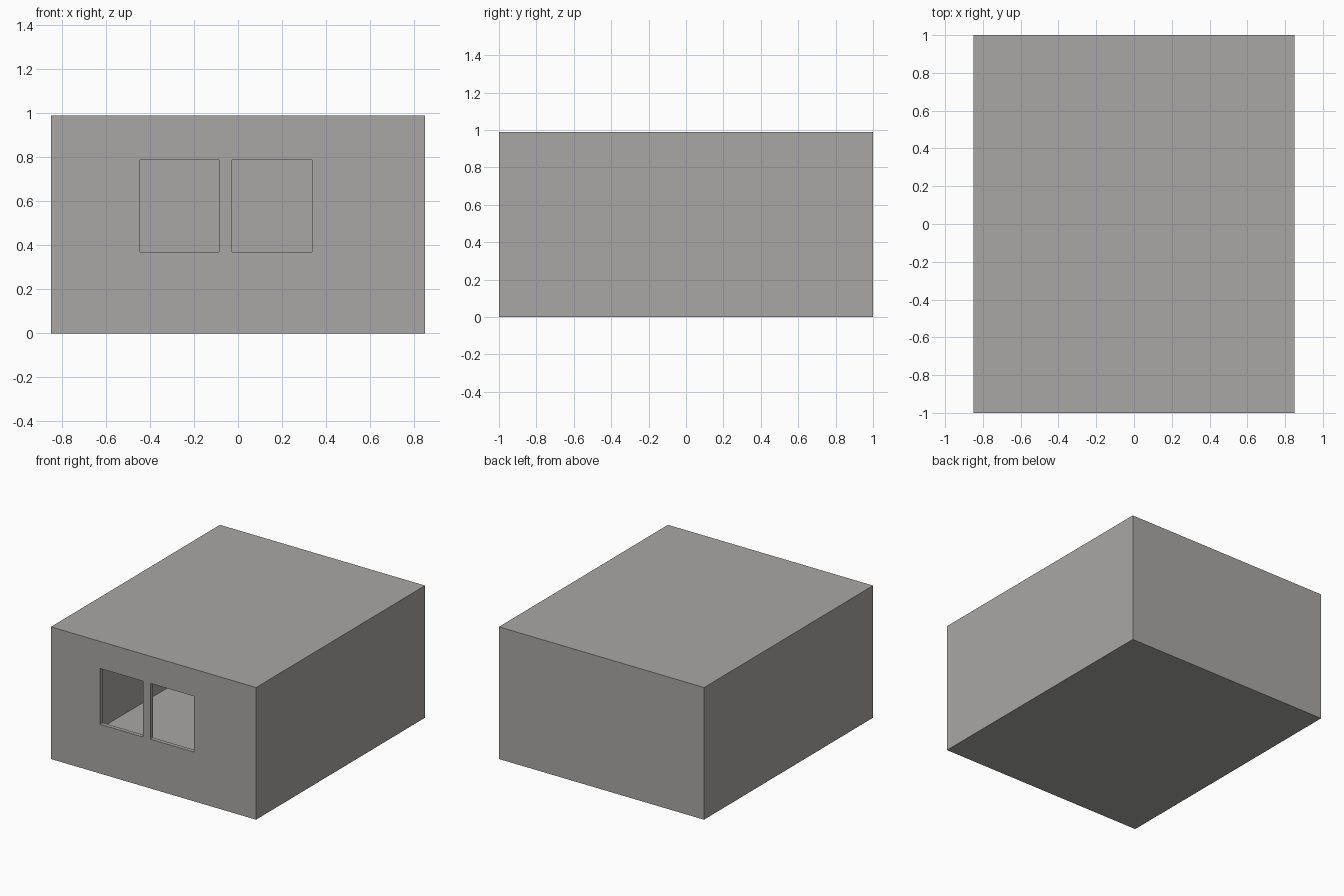
import bpy, bmesh
from mathutils import Matrix

if "Cube" in bpy.data.objects:
    bpy.data.objects.remove(bpy.data.objects["Cube"])

W, D, H, T = 1.70, 2.0, 0.99, 0.03   # outer size and wall thickness

grey = bpy.data.materials.new("plain grey")
grey.diffuse_color = (0.40, 0.39, 0.38, 1)
grey.use_nodes = True
grey.node_tree.nodes["Principled BSDF"].inputs["Base Color"].default_value = grey.diffuse_color


def box(name, lo, hi, cutter=False):
    """Axis-aligned box between two corners."""
    size = [b - a for a, b in zip(lo, hi)]
    mid = [(a + b) / 2 for a, b in zip(lo, hi)]
    bm = bmesh.new()
    bmesh.ops.create_cube(bm, size=1, matrix=Matrix.Translation(mid) @ Matrix.Diagonal((*size, 1)))
    me = bpy.data.meshes.new(name)
    bm.to_mesh(me)
    bm.free()
    me.materials.append(grey)
    ob = bpy.data.objects.new(name, me)
    bpy.context.collection.objects.link(ob)
    ob.hide_render = cutter
    return ob


# closed room shell
room = box("room_shell", (-W / 2, -D / 2, 0), (W / 2, D / 2, H))

# hollow interior, then two windows through the front wall
cutters = [box("interior_cutter", (-W / 2 + T, -D / 2 + T, T), (W / 2 - T, D / 2 - T, H - T), True)]
for side, x0, x1 in (("left", -0.445, -0.086), ("right", -0.027, 0.336)):
    cutters.append(box(side + "_window_cutter", (x0, -D / 2 - 0.1, 0.369), (x1, -D / 2 + 0.1, 0.787), True))

bpy.context.view_layer.objects.active = room
for c in cutters:
    mod = room.modifiers.new(c.name, 'BOOLEAN')
    mod.operation = 'DIFFERENCE'
    mod.solver = 'EXACT'
    mod.object = c
    bpy.ops.object.modifier_apply(modifier=mod.name)
for c in cutters:
    bpy.data.objects.remove(c)
